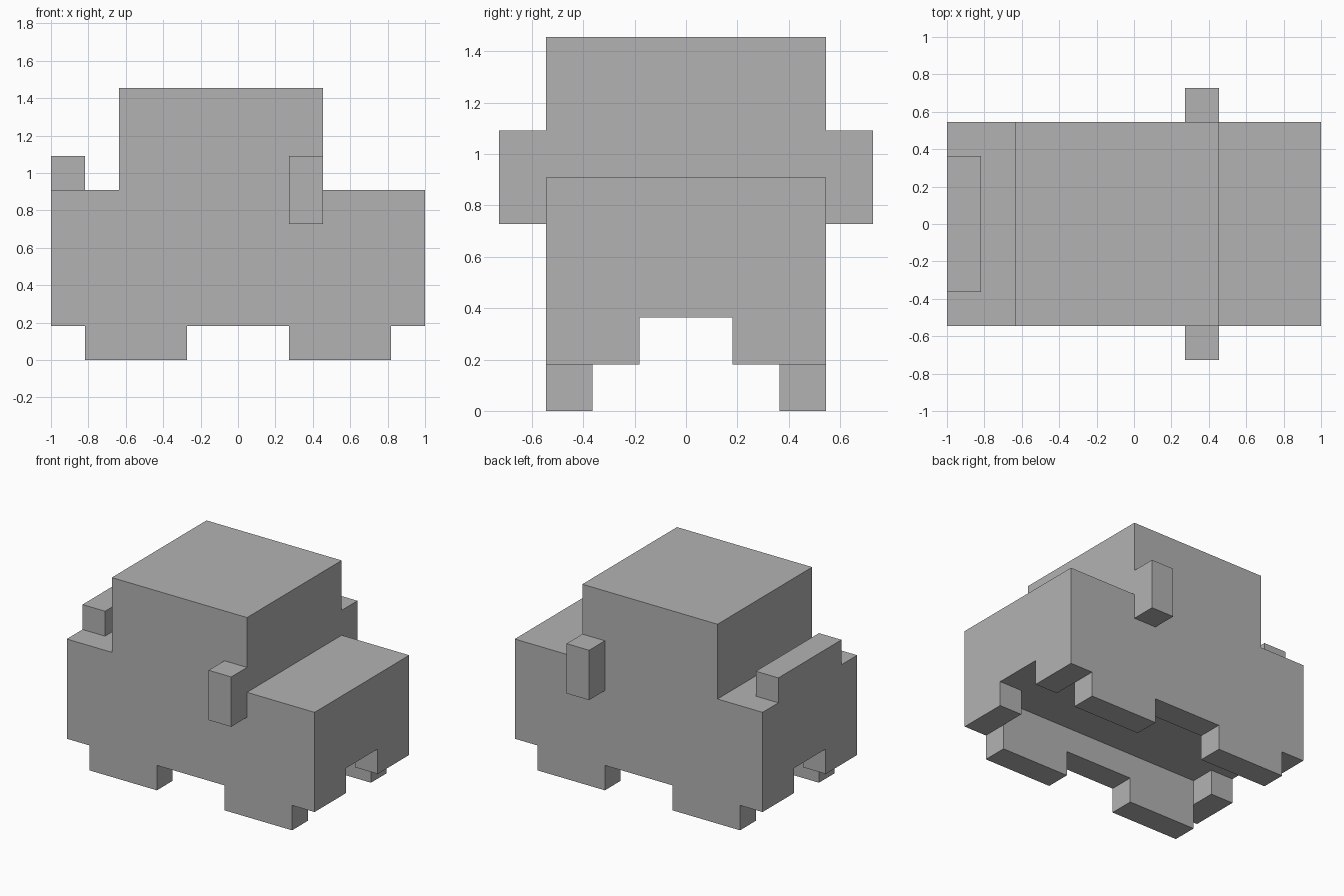
import bpy
import bmesh
from mathutils import Vector

U = 1 / 11  # one block unit

if "Cube" in bpy.data.objects:
    bpy.data.objects.remove(bpy.data.objects["Cube"], do_unlink=True)

grey = bpy.data.materials.new("plain grey")
grey.use_nodes = True
colour = (0.45, 0.45, 0.45, 1)
grey.diffuse_color = colour
grey.node_tree.nodes["Principled BSDF"].inputs["Base Color"].default_value = colour


def extrude(name, points, direction):
    """Prism from a closed outline, pushed along a direction (block units)."""
    bm = bmesh.new()
    face = bm.faces.new([bm.verts.new(Vector(p) * U) for p in points])
    result = bmesh.ops.extrude_face_region(bm, geom=[face])
    moved = [g for g in result["geom"] if isinstance(g, bmesh.types.BMVert)]
    bmesh.ops.translate(bm, verts=moved, vec=Vector(direction) * U)
    bmesh.ops.recalc_face_normals(bm, faces=bm.faces)
    mesh = bpy.data.meshes.new(name)
    bm.to_mesh(mesh)
    bm.free()
    mesh.materials.append(grey)
    obj = bpy.data.objects.new(name, mesh)
    bpy.context.collection.objects.link(obj)
    return obj


def box(name, x, y, z):
    outline = [(x[0], y[0], z[0]), (x[1], y[0], z[0]),
               (x[1], y[1], z[0]), (x[0], y[1], z[0])]
    return extrude(name, outline, (0, 0, z[1] - z[0]))


# Body, cabin and wheels share one side outline
side = [(-11, 2), (-9, 2), (-9, 0), (-3, 0), (-3, 2), (3, 2), (3, 0), (9, 0),
        (9, 2), (11, 2), (11, 10), (5, 10), (5, 16), (-7, 16), (-7, 10), (-11, 10)]
body = extrude("body", [(x, -6, z) for x, z in side], (0, 12, 0))

# Underside hollow: wide between the wheels, narrow through both ends
quarter = [(12, 2), (9, 2), (9, 4)]
half = quarter + [(-x, y) for x, y in reversed(quarter)]
plan = half + [(-x, -y) for x, y in half]
cutter = extrude("underside_cutter", [(x, y, -1) for x, y in plan], (0, 0, 5))
cutter.hide_render = True

cut = body.modifiers.new("underside", "BOOLEAN")
cut.operation = "DIFFERENCE"
cut.solver = "EXACT"
cut.object = cutter
bpy.context.view_layer.objects.active = body
bpy.ops.object.modifier_apply(modifier=cut.name)
bpy.data.objects.remove(cutter, do_unlink=True)

# Side mirrors and the raised block at the tail
box("mirror_front", (3, 5), (-8, -6), (8, 12))
box("mirror_back", (3, 5), (6, 8), (8, 12))
box("tail_block", (-11, -9), (-4, 4), (10, 12))
